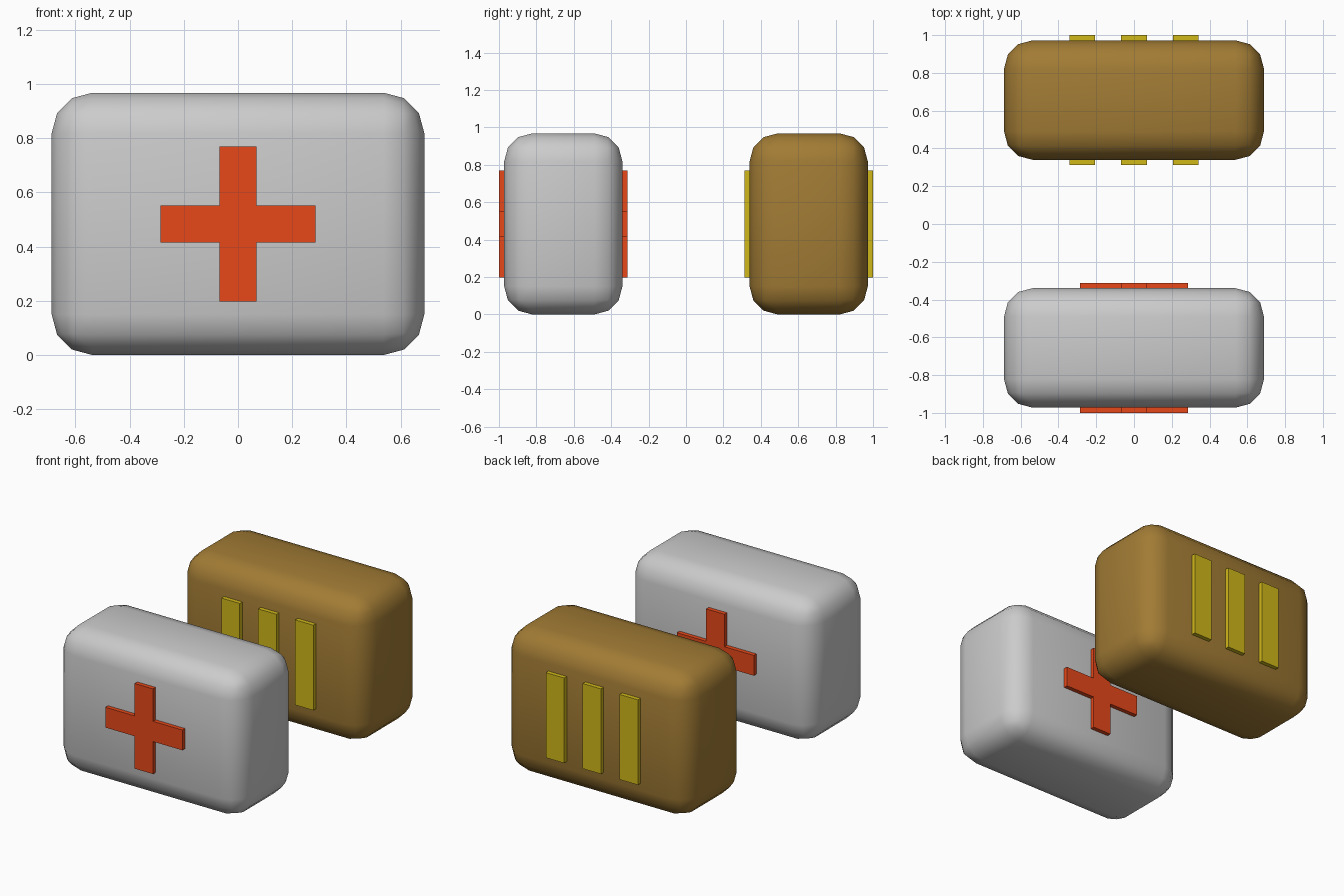
import bpy, bmesh
from mathutils import Matrix
from math import radians

if "Cube" in bpy.data.objects:
    bpy.data.objects.remove(bpy.data.objects["Cube"])

Y = 0.656          # distance of each case from the centre
MID = 0.484        # case centre height
CASE = (1.376, 0.632, 0.968)
DEPTH = 0.688      # emblem depth, so it stands proud on both faces


def material(name, rgb):
    mat = bpy.data.materials.new(name)
    mat.diffuse_color = (*rgb, 1)
    mat.use_nodes = True
    mat.node_tree.nodes["Principled BSDF"].inputs["Base Color"].default_value = mat.diffuse_color
    return mat


def add_object(name, bm, mat=None):
    bmesh.ops.recalc_face_normals(bm, faces=bm.faces)
    mesh = bpy.data.meshes.new(name)
    bm.to_mesh(mesh)
    bm.free()
    obj = bpy.data.objects.new(name, mesh)
    bpy.context.collection.objects.link(obj)
    if mat:
        mesh.materials.append(mat)
    return obj


def box(name, size, loc, mat=None):
    bm = bmesh.new()
    bmesh.ops.create_cube(bm, size=1, matrix=Matrix.Diagonal((*size, 1)))
    obj = add_object(name, bm, mat)
    obj.location = loc
    return obj


def rounded_case(name, y, mat=None):
    obj = box(name, CASE, (0, y, MID), mat)
    bevel = obj.modifiers.new("Bevel", 'BEVEL')
    bevel.width = 0.15
    bevel.segments = 3
    bpy.ops.object.select_all(action='DESELECT')
    bpy.context.view_layer.objects.active = obj
    obj.select_set(True)
    bpy.ops.object.modifier_apply(modifier="Bevel")
    bpy.ops.object.shade_smooth_by_angle(angle=radians(45))
    return obj


brown = material("brown", (0.36, 0.20, 0.035))
red = material("red", (0.80, 0.065, 0.01))
yellow = material("yellow", (0.64, 0.48, 0.01))

# Two soft-edged cases
rounded_case("medical_case", -Y)
rounded_case("ammo_case", Y, brown)

# Cross running through the medical case
a, w = 0.286, 0.068
quarter = [(a, -w), (a, w), (w, w)]
outline = []
for i in range(4):
    outline += quarter
    quarter = [(-z, x) for x, z in quarter]
bm = bmesh.new()
face = bm.faces.new([bm.verts.new((x, -DEPTH / 2, z)) for x, z in outline])
ext = bmesh.ops.extrude_face_region(bm, geom=[face])
verts = [v for v in ext["geom"] if isinstance(v, bmesh.types.BMVert)]
bmesh.ops.translate(bm, verts=verts, vec=(0, DEPTH, 0))
if not face.is_valid or len(bm.faces) < 14:
    bm.faces.new([v for v in bm.verts if v.co.y < 0])
cross = add_object("cross", bm, red)
cross.location = (0, -Y, MID)

# Three upright bars running through the ammo case
for i in (-1, 0, 1):
    box(f"bar_{i + 2}", (2 * w, DEPTH, 2 * a), (i * 0.274, Y, MID), yellow)
